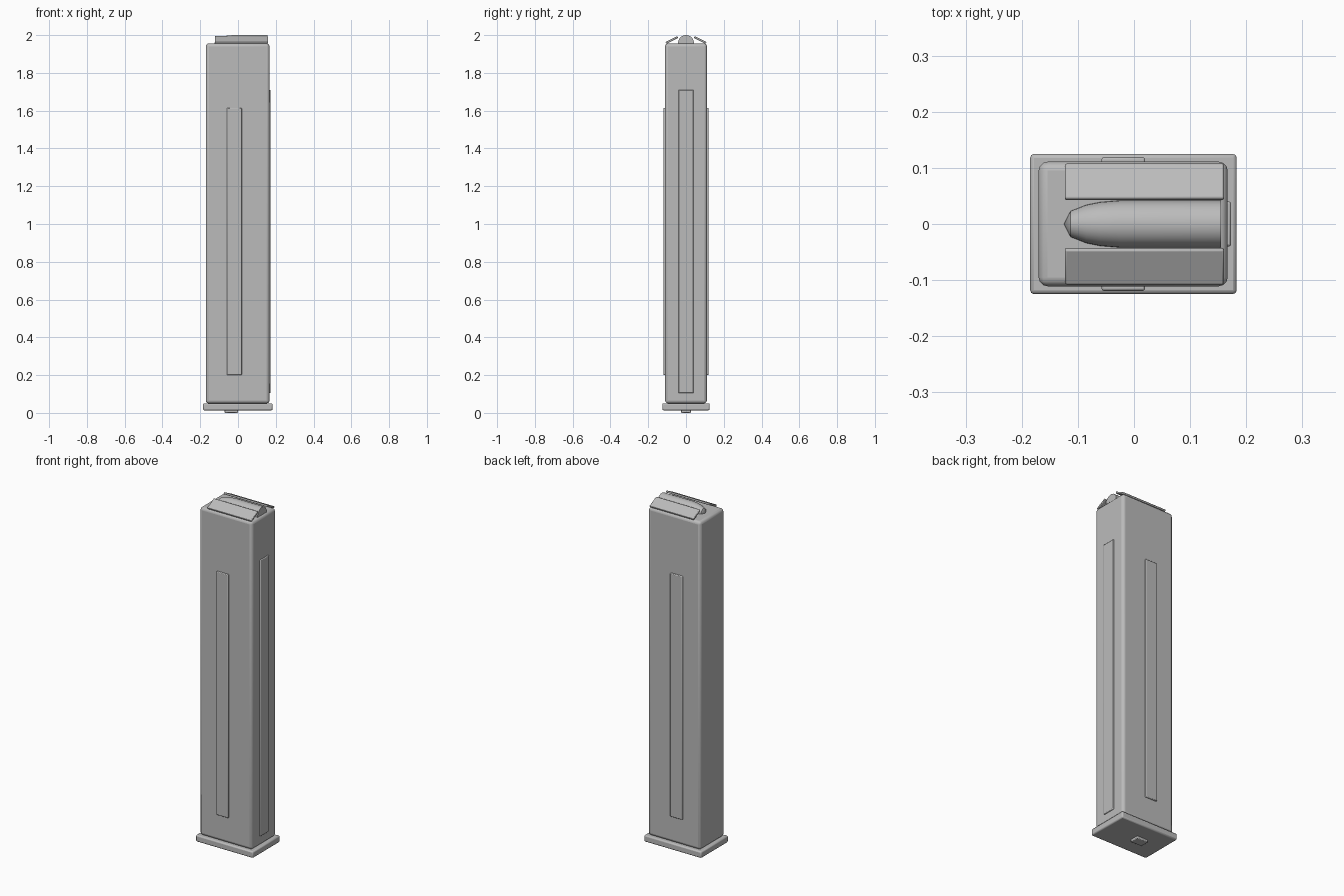
import bpy
import math

if "Cube" in bpy.data.objects:
    bpy.data.objects.remove(bpy.data.objects["Cube"])

steel = bpy.data.materials.new("plain_grey_steel")
steel.use_nodes = True
GREY = (0.5, 0.5, 0.5, 1)
steel.diffuse_color = GREY
steel.node_tree.nodes["Principled BSDF"].inputs["Base Color"].default_value = GREY


def finish(obj, name):
    obj.name = name
    obj.data.name = name
    obj.data.materials.clear()
    obj.data.materials.append(steel)
    bpy.ops.object.shade_smooth_by_angle(angle=math.radians(35))
    return obj


def box(name, low, high, bevel, segments=2, tilt=0):
    """Bevelled box between two corners, tilted about x."""
    centre = [(a + b) / 2 for a, b in zip(low, high)]
    bpy.ops.mesh.primitive_cube_add(size=1, location=centre)
    obj = bpy.context.object
    obj.scale = [b - a for a, b in zip(low, high)]
    bpy.ops.object.transform_apply(location=False, rotation=False, scale=True)
    obj.rotation_euler.x = tilt
    mod = obj.modifiers.new("rounded_edges", "BEVEL")
    mod.width = bevel
    mod.segments = segments
    return finish(obj, name)


# Main tube, floor plate and its locking button
box("magazine_body", (-0.17, -0.111, 0.05), (0.167, 0.111, 1.956), 0.016, 3)
box("floor_plate", (-0.185, -0.125, 0.013), (0.183, 0.125, 0.051), 0.007)
box("floor_plate_button", (-0.072, -0.027, 0), (0.0, 0.027, 0.02), 0.004)

# Raised stiffening ribs
box("rear_edge_rib", (0.15, -0.04, 0.105), (0.173, 0.04, 1.71), 0.004)
for name, side in (("front", -1), ("back", 1)):
    y = sorted((side * 0.1, side * 0.119))
    box(name + "_rib", (-0.058, y[0], 0.2), (0.02, y[1], 1.615), 0.004)

# Feed lips sloping up towards the round
for name, side in (("front", -1), ("back", 1)):
    y = sorted((side * 0.04, side * 0.11))
    box(name + "_feed_lip", (-0.123, y[0], 1.969), (0.16, y[1], 1.98),
        0.003, tilt=-side * math.radians(27))

# Top round, turned from a profile of (distance along x, radius)
profile = [(0.155, 0), (0.155, 0.042), (-0.025, 0.042), (-0.06, 0.039),
           (-0.085, 0.034), (-0.113, 0.023), (-0.125, 0)]
SIDES = 32
verts = [(x, r * math.cos(2 * math.pi * i / SIDES),
          1.958 + r * math.sin(2 * math.pi * i / SIDES))
         for x, r in profile[1:-1] for i in range(SIDES)]
faces = []
rings = len(profile) - 2
for ring in range(rings - 1):
    for i in range(SIDES):
        j = (i + 1) % SIDES
        a, b = ring * SIDES, (ring + 1) * SIDES
        faces.append((a + i, b + i, b + j, a + j))
faces.append(tuple(range(SIDES)))
tip = len(verts)
verts.append((profile[-1][0], 0, 1.958))
last = (rings - 1) * SIDES
faces += [(last + i, tip, last + (i + 1) % SIDES) for i in range(SIDES)]
mesh = bpy.data.meshes.new("top_round")
mesh.from_pydata(verts, [], faces)
mesh.update()
top_round = bpy.data.objects.new("top_round", mesh)
bpy.context.collection.objects.link(top_round)
bpy.ops.object.select_all(action="DESELECT")
top_round.select_set(True)
bpy.context.view_layer.objects.active = top_round
finish(top_round, "top_round")
